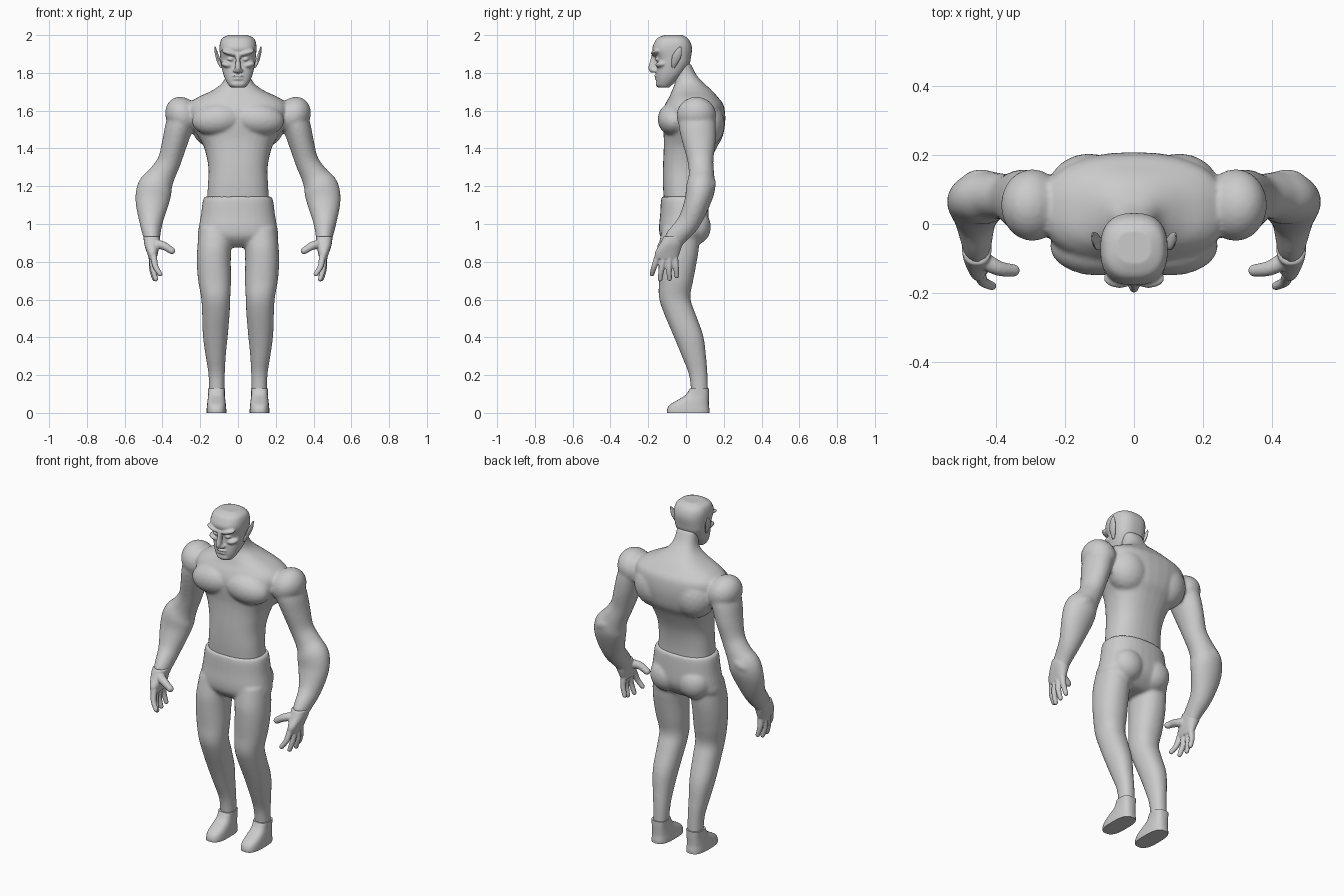
import bpy, bmesh, math
from mathutils import Vector, Matrix


def spline(rows, steps=4):
    """Catmull-Rom interpolation of section rows."""
    out = []
    last = len(rows) - 1
    for i in range(last):
        a, b, c, d = (rows[max(0, min(last, i + k))] for k in (-1, 0, 1, 2))
        for s in range(steps):
            t = s / steps
            out.append([0.5 * (2 * q + (r - p) * t + (2 * p - 5 * q + 4 * r - w) * t * t
                               + (3 * q - p - 3 * r + w) * t ** 3)
                        for p, q, r, w in zip(a, b, c, d)])
    return out + [list(rows[-1])]


def loft(bm, rows, flat=True, power=2.0, side=1, steps=4, seg=32):
    """Rows are (x, y, z, rx, ry); flat keeps every ring horizontal."""
    rows = spline(rows, steps)
    pts = [Vector(r[:3]) for r in rows]
    rings = []
    for i, r in enumerate(rows):
        u, v = Vector((1, 0, 0)), Vector((0, 1, 0))
        if not flat:
            t = (pts[min(i + 1, len(pts) - 1)] - pts[max(i - 1, 0)]).normalized()
            v = (v - t * v.dot(t)).normalized()
            u = v.cross(t)
        ring = []
        for k in range(seg):
            a = 2 * math.pi * k / seg
            c, s = math.cos(a), math.sin(a)
            p = (pts[i] + u * (math.copysign(abs(c) ** (2 / power), c) * r[3])
                 + v * (math.copysign(abs(s) ** (2 / power), s) * r[4]))
            ring.append(bm.verts.new((p.x * side, p.y, p.z)))
        rings.append(ring)
    for a, b in zip(rings, rings[1:]):
        for k in range(seg):
            j = (k + 1) % seg
            bm.faces.new((a[k], a[j], b[j], b[k]))
    bm.faces.new(rings[0])
    bm.faces.new(rings[-1])


def column(bm, rows, **kw):
    """Centred loft from (z, front y, back y, half width)."""
    loft(bm, [(0, (f + b) / 2, z, w, (b - f) / 2) for z, f, b, w in rows], **kw)


def blob(bm, loc, rad, tilt=0.0):
    """Mirrored pair of ellipsoids (a single one on the centre line)."""
    for s in ((1, -1) if loc[0] else (1,)):
        m = (Matrix.Translation((loc[0] * s, loc[1], loc[2])) @ Matrix.Rotation(tilt * s, 4, 'Y')
             @ Matrix.Diagonal((*rad, 1)))
        bmesh.ops.create_icosphere(bm, subdivisions=3, radius=1, matrix=m)


def finish(name, bm, voxel=0, smooth=6):
    bmesh.ops.recalc_face_normals(bm, faces=bm.faces[:])
    me = bpy.data.meshes.new(name)
    bm.to_mesh(me)
    bm.free()
    ob = bpy.data.objects.new(name, me)
    bpy.context.collection.objects.link(ob)
    if voxel:
        r = ob.modifiers.new("fuse", 'REMESH')
        r.mode, r.voxel_size, r.use_smooth_shade = 'VOXEL', voxel, True
        s = ob.modifiers.new("soften", 'SMOOTH')
        s.factor, s.iterations = 0.5, smooth
    else:
        bpy.ops.object.select_all(action='DESELECT')
        ob.select_set(True)
        bpy.context.view_layer.objects.active = ob
        bpy.ops.object.shade_smooth_by_angle(angle=math.radians(40))
    return ob


# Torso, neck and arms fused into one skin
bm = bmesh.new()
column(bm, [(1.10, -.115, .10, .165), (1.2, -.122, .103, .16), (1.3, -.122, .12, .157),
            (1.4, -.118, .16, .178), (1.46, -.118, .193, .21), (1.53, -.125, .207, .25),
            (1.59, -.125, .207, .268), (1.635, -.11, .197, .26), (1.67, -.09, .17, .215),
            (1.705, -.075, .14, .14), (1.745, -.06, .095, .085), (1.79, -.06, .055, .064),
            (1.85, -.08, .025, .062)], power=2.4)
blob(bm, (.105, -.065, 1.555), (.14, .085, .088), 0.12)      # chest muscles
blob(bm, (.13, .10, 1.53), (.12, .105, .13), 0.2)            # back muscles
blob(bm, (.295, .055, 1.575), (.088, .105, .102), 0.5)       # shoulders
arm = [(.275, .05, 1.60, .075, .095), (.31, .06, 1.52, .074, .098), (.335, .07, 1.43, .067, .087),
       (.365, .077, 1.33, .062, .068), (.405, .082, 1.255, .072, .068), (.44, .077, 1.19, .093, .077),
       (.455, .058, 1.11, .088, .068), (.46, .015, 1.01, .062, .06), (.457, -.045, .94, .046, .055),
       (.455, -.07, .905, .04, .052)]
for s in (1, -1):
    loft(bm, arm, flat=False, side=s)
blob(bm, (.445, .09, 1.215), (.08, .07, .045), 0.5)          # elbows
finish("torso_and_arms", bm, .009, 5)

# Hands with spread fingers and thumb
fingers = [((.447, -.148, .83), (.437, -.168, .775), (.412, -.18, .735)),
           ((.453, -.118, .82), (.45, -.13, .76), (.435, -.137, .708)),
           ((.455, -.088, .82), (.455, -.09, .76), (.443, -.087, .71)),
           ((.45, -.06, .83), (.45, -.053, .775), (.437, -.049, .725)),
           ((.445, -.10, .895), (.395, -.128, .885), (.35, -.135, .858))]
for s, label in ((1, "left"), (-1, "right")):
    bm = bmesh.new()
    loft(bm, [(.456, -.062, .935, .044, .056), (.457, -.078, .895, .04, .06),
              (.453, -.098, .85, .03, .066), (.451, -.105, .815, .02, .058)],
         side=s, power=2.4)
    for i, (a, b, c) in enumerate(fingers):
        r = .026 if i == 4 else .018
        loft(bm, [(*a, r, r), (*b, r * .85, r * .85), (*c, r * .7, r * .7)],
             flat=False, side=s, seg=16)
        bmesh.ops.create_icosphere(bm, subdivisions=2, radius=r * .72,
                                   matrix=Matrix.Translation((c[0] * s, c[1], c[2])))
    finish(label + "_hand", bm, .0045, 3)

# Trousers: pelvis and both legs
bm = bmesh.new()
column(bm, [(1.145, -.128, .112, .178), (1.12, -.133, .116, .187), (1.05, -.137, .12, .196),
            (.98, -.143, .12, .208), (.93, -.135, .10, .212), (.89, -.10, .06, .17),
            (.875, -.07, .03, .10)], power=2.3)
blob(bm, (.09, .05, .985), (.095, .082, .095))               # buttocks
leg = [(.115, -.025, .98, .09, .10), (.125, -.038, .88, .09, .107), (.128, -.045, .8, .09, .102),
       (.124, -.053, .7, .087, .091), (.118, -.06, .61, .077, .083), (.117, -.035, .53, .073, .083),
       (.12, .012, .41, .066, .079), (.118, .042, .3, .053, .064), (.113, .065, .2, .043, .049),
       (.113, .073, .09, .04, .044)]
for s in (1, -1):
    loft(bm, leg, side=s, power=2.2)
finish("trousers", bm, .009, 5)

# Low shoes
for s, label in ((1, "left"), (-1, "right")):
    bm = bmesh.new()
    loft(bm, [(.114, .012, 0, .052, .112), (.114, .012, .018, .052, .112),
              (.114, .017, .042, .050, .104), (.114, .038, .068, .047, .083),
              (.114, .06, .095, .044, .062), (.114, .071, .13, .045, .051)],
         side=s, power=2.8, steps=3)
    finish(label + "_shoe", bm)

# Head with brow, nose, cheeks and jaw
bm = bmesh.new()
column(bm, [(1.722, -.142, -.09, .036), (1.735, -.152, -.075, .05), (1.765, -.157, -.045, .067),
            (1.80, -.157, -.01, .08), (1.845, -.155, .018, .09), (1.88, -.158, .026, .094),
            (1.925, -.178, .032, .098), (1.96, -.168, .025, .095), (1.985, -.15, .008, .082),
            (2.0, -.115, -.02, .05)], power=2.5)
blob(bm, (.042, -.158, 1.905), (.048, .028, .014), -0.28)    # brow ridge
blob(bm, (.058, -.128, 1.842), (.033, .034, .017), -0.3)     # cheekbones
blob(bm, (.04, -.147, 1.872), (.018, .018, .010), -0.15)     # eyes
blob(bm, (0, -.142, 1.742), (.04, .018, .02))                # chin
blob(bm, (0, -.155, 1.785), (.032, .014, .007))              # upper lip
blob(bm, (0, -.153, 1.768), (.028, .013, .007))              # lower lip
blob(bm, (.015, -.166, 1.812), (.012, .016, .011))           # nostrils
loft(bm, [(0, -.16, 1.905, .015, .02), (0, -.172, 1.865, .012, .018),
          (0, -.176, 1.825, .016, .024), (0, -.17, 1.802, .012, .02)], seg=16)
finish("head", bm, .005, 3)

# Pointed ears
for s, label in ((1, "left"), (-1, "right")):
    bm = bmesh.new()
    loft(bm, [(.085, -.068, 1.825, .007, .007), (.097, -.06, 1.85, .010, .016),
              (.109, -.05, 1.885, .010, .024), (.117, -.04, 1.915, .007, .017),
              (.121, -.029, 1.94, .002, .003)], side=s, seg=16)
    finish(label + "_ear", bm)
